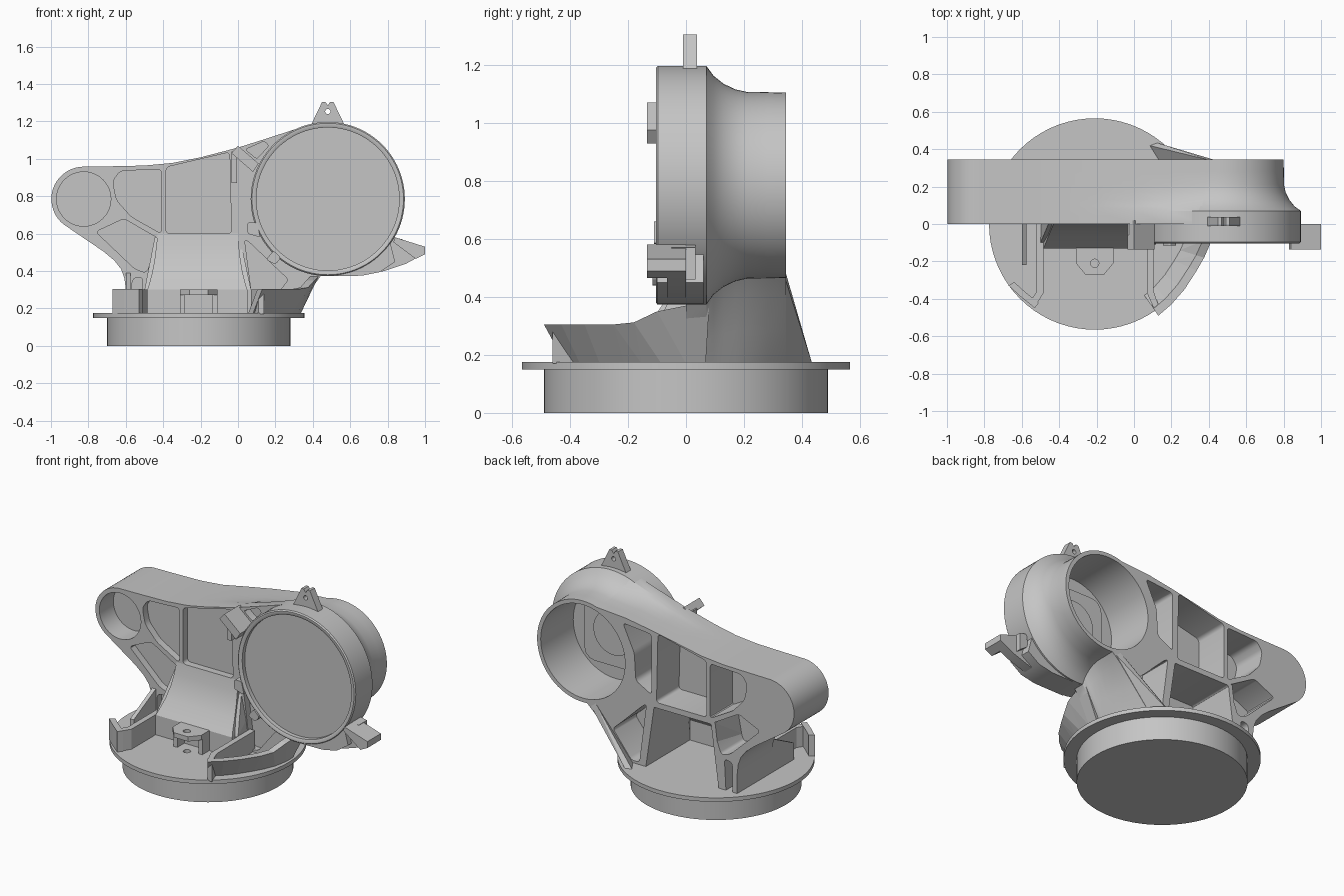
import bpy, bmesh
from math import sin, cos, radians, sqrt
from mathutils import Vector

if "Cube" in bpy.data.objects:
    bpy.data.objects.remove(bpy.data.objects["Cube"])

metal = bpy.data.materials.new("cast_grey")
metal.use_nodes = True
GREY = (0.56, 0.56, 0.56, 1)
metal.diffuse_color = GREY
metal.node_tree.nodes["Principled BSDF"].inputs["Base Color"].default_value = GREY


def finish(name, bm):
    bmesh.ops.recalc_face_normals(bm, faces=bm.faces[:])
    me = bpy.data.meshes.new(name)
    bm.to_mesh(me)
    bm.free()
    ob = bpy.data.objects.new(name, me)
    bpy.context.collection.objects.link(ob)
    me.materials.append(metal)
    return ob


def smooth(ob):
    bpy.ops.object.select_all(action='DESELECT')
    ob.select_set(True)
    bpy.context.view_layer.objects.active = ob
    bpy.ops.object.shade_smooth_by_angle(angle=radians(32))


def loft(name, rings, corner=0):
    """Skin matching rings of points and cap both ends."""
    bm = bmesh.new()
    loops = [[bm.verts.new(p) for p in ring] for ring in rings]
    n = len(loops[0])
    long_edges = []
    for a, b in zip(loops, loops[1:]):
        for i in range(n):
            j = (i + 1) % n
            bm.faces.new((a[i], a[j], b[j], b[i]))
        long_edges += [bm.edges.get((a[i], b[i])) for i in range(n)]
    bm.faces.new(loops[0])
    bm.faces.new(loops[-1])
    if corner:
        bmesh.ops.bevel(bm, geom=long_edges, offset=corner, segments=3,
                        profile=0.5, affect='EDGES', clamp_overlap=True)
    return finish(name, bm)


def prism(name, pts, y0, y1, corner=0):
    """Extrude an x-z outline along y."""
    return loft(name, [[(x, y, z) for x, z in pts] for y in (y0, y1)], corner)


def slab(name, pts, z0, z1):
    """Extrude an x-y outline along z."""
    return loft(name, [[(x, y, z) for x, y in pts] for z in (z0, z1)])


def hull(name, pts):
    bm = bmesh.new()
    for p in pts:
        bm.verts.new(p)
    res = bmesh.ops.convex_hull(bm, input=bm.verts[:])
    bmesh.ops.delete(bm, geom=list(set(res["geom_interior"] + res["geom_unused"])),
                     context='VERTS')
    return finish(name, bm)


def box(name, x0, x1, y0, y1, z0, z1):
    return hull(name, [(x, y, z) for x in (x0, x1) for y in (y0, y1) for z in (z0, z1)])


def arc(cx, cz, r, a0, a1, n):
    return [(cx + r * cos(radians(a0 + (a1 - a0) * i / n)),
             cz + r * sin(radians(a0 + (a1 - a0) * i / n))) for i in range(n + 1)]


def lathe(name, profile, cx, cc, along_y=False, n=72):
    """Turn (radius, height) pairs around a vertical or front-back axis."""
    rings = []
    for r, h in profile:
        pts = arc(cx, cc, r, 0, 360, n)[:-1]
        rings.append([(x, h, c) if along_y else (x, c, h) for x, c in pts])
    return loft(name, rings)


def cut(ob, cutter):
    mod = ob.modifiers.new("cut", 'BOOLEAN')
    mod.operation = 'DIFFERENCE'
    mod.solver = 'EXACT'
    mod.object = cutter
    bpy.context.view_layer.objects.active = ob
    bpy.ops.object.modifier_apply(modifier=mod.name)
    bpy.data.objects.remove(cutter)


# Round base with flange
BX = -0.21
base = lathe("base", [(0.49, 0), (0.49, 0.15), (0.565, 0.15), (0.565, 0.175)], BX, 0)
cut(base, lathe("pin_hole_cutter", [(0.022, 0.1), (0.022, 0.3)], BX, -0.21, n=20))

# Arm and pedestal casting, necking down toward the back of the housing
RX, RZ = 0.48, 0.785
LX, LZ = -0.825, 0.785
NECK = [(0.412, 0.07), (0.378, 0.095), (0.35, 0.13), (0.331, 0.17), (0.322, 0.21),
        (0.321, 0.28), (0.32, 0.345)]


def arm_outline(r, y):
    pts = arc(LX, LZ, 0.173, 92, 232, 18)
    pts += [(-0.72, 0.505), (-0.66, 0.455), (-0.625, 0.41), (-0.607, 0.36), (-0.6, 0.3),
            (-0.6, 0.17)]
    # the pedestal foot follows the round flange
    foot = Vector((BX + sqrt(0.52 ** 2 - y * y), 0.17))
    knee = Vector((0.44, RZ - r))
    pts += [tuple(foot.lerp(knee, t)) for t in (0, 0.4, 0.8)]
    pts += arc(RX, RZ, r, -95, 106, 40)
    drop = (0.41 - r) * 0.15
    pts += [(0.18, 1.117 - drop * 3), (0, 1.06 - drop), (-0.2, 1.008), (-0.35, 0.978),
            (-0.5, 0.964), (-0.68, 0.96)]
    return pts


levels = [(0.412, 0)] + NECK
arm = loft("arm_casting", [[(x, y, z) for x, z in arm_outline(r - 0.002, y)] for r, y in levels])

upper = [(-0.67, 0.88), (-0.63, 0.935), (-0.41, 0.945), (-0.41, 0.6), (-0.57, 0.69), (-0.65, 0.78)]
middle = [(-0.385, 0.955), (-0.045, 1.035), (-0.035, 0.6), (-0.385, 0.6)]
lower = [(-0.76, 0.61), (-0.61, 0.68), (-0.42, 0.57), (-0.49, 0.39), (-0.55, 0.41)]
corner_web = [(0.035, 0.57), (0.065, 0.55), (0.22, 0.4), (0.27, 0.355), (0.14, 0.19), (0.085, 0.19)]
leg_gap = [(-0.565, 0.36), (-0.51, 0.37), (-0.525, 0.1), (-0.57, 0.1)]
beside_housing = [(0, 0.64), (0, 1.02), (0.2, 1.04), (0.12, 0.87), (0.11, 0.7)]
for shape in (upper, middle, lower, corner_web, leg_gap):
    cut(arm, prism("front_pocket", shape, -0.2, 0.045, 0.02))
    cut(arm, prism("back_pocket", shape, 0.12, 0.6, 0.02))
cut(arm, prism("back_pocket", beside_housing, 0.12, 0.6, 0.02))
cut(arm, prism("front_pocket", [(0.04, 1.05), (0.14, 1.095), (0.165, 1.07), (0.1, 1.0)],
               -0.2, 0.05, 0.012))
cut(arm, prism("through_pocket", [(-0.42, 0.565), (-0.01, 0.565), (0.05, 0.1), (-0.49, 0.1)],
               -0.3, 0.6, 0.015))
cut(arm, lathe("pivot_cutter", [(0.145, -0.2), (0.145, 0.14)], LX, LZ, True))
cut(arm, lathe("housing_cutter", [(0.3, -0.2), (0.3, 0.6)], RX, RZ, True))

# Round housing, closed at the front and hollow from the back
housing = lathe("housing", [(0.382, -0.072), (0.382, -0.098), (0.394, -0.104), (0.405, -0.104),
                            (0.412, -0.097)] + NECK + [(0.295, 0.345), (0.295, 0.02)],
                RX, RZ, True, 96)
pad = prism("housing_inner_pad", [(0.27, 0.57), (0.69, 0.57), (0.69, 1.0), (0.27, 1.0)],
            0.01, 0.03, 0.07)
boss = lathe("housing_inner_boss", [(0.14, 0.015), (0.14, 0.04)], RX, RZ, True, 48)

# Lug on top of the housing
lug = prism("top_lug", [(0.385, 1.17), (0.45, 1.305), (0.467, 1.305), (0.48, 1.285),
                        (0.493, 1.305), (0.51, 1.305), (0.575, 1.17)], -0.01, 0.038)
cut(lug, lathe("lug_hole", [(0.014, -0.1), (0.014, 0.1)], RX, 1.253, True, 20))

# Side fin with its end block, hugging the housing rim
rim = arc(RX, RZ, 0.4, -34, -94, 12)
fin = prism("side_fin", [(0.45, 0.375), (0.66, 0.377), (0.78, 0.4), (0.9, 0.44), (1.0, 0.495),
                         (1.0, 0.53), (0.84, 0.58)] + rim, -0.065, 0.0)
root = prism("fin_root", [(0.45, 0.373), (0.66, 0.375), (0.76, 0.395), (0.84, 0.45)] + rim,
             -0.1, 0.06)
prism("fin_end_block", [(0.83, 0.555), (0.84, 0.58), (1.0, 0.53), (1.0, 0.49), (0.95, 0.465)],
      -0.135, 0.0)
prism("fin_back_lip", [(0.82, 0.5), (0.83, 0.58), (0.88, 0.57), (0.88, 0.46)], -0.05, 0.032)

# Small mounting blocks around the housing
prism("upper_bracket", [(-0.035, 1.03), (0.0, 1.07), (0.11, 0.975), (0.08, 0.93)], -0.135, 0.02)
prism("upper_bracket_foot", [(-0.035, 0.87), (-0.035, 1.04), (-0.005, 1.04), (-0.005, 0.87)],
      -0.06, 0.02)
prism("side_stop", [(0.05, 0.6), (0.05, 0.66), (0.1, 0.66), (0.12, 0.58)], -0.11, 0.02, 0.012)
prism("lower_stop", [(0.15, 0.46), (0.19, 0.51), (0.23, 0.47), (0.2, 0.435)], -0.115, 0.02, 0.012)

# Flaring apron on the pedestal front, as (z, front y, left x, right x) sections
sections = [(0.6, 0.0, -0.43, 0.0), (0.53, -0.014, -0.437, 0.005), (0.46, -0.036, -0.446, 0.013),
            (0.39, -0.07, -0.459, 0.025), (0.33, -0.11, -0.475, 0.04), (0.3, -0.13, -0.485, 0.05),
            (0.17, -0.13, -0.485, 0.05)]
apron = loft("apron", [[(a, y, z), (b, y, z), (b, y + 0.035, z), (a, y + 0.035, z)]
                       for z, y, a, b in sections])
# Ribs behind the apron edges
for name, top, low in (("left_rib", -0.43, -0.485), ("right_rib", -0.005, 0.055)):
    hull(name, [(top + s, y, 0.58) for s in (-0.015, 0.015) for y in (0.03, 0.345)] +
         [(low + s, y, 0.17) for s in (-0.015, 0.015) for y in (-0.1, 0.345)] +
         [(low + s, -0.1, 0.3) for s in (-0.015, 0.015)])

# Flared skin that carries the pedestal wall on to the back of the flange
hull("back_skin", [(0.44, 0.34, 0.47), (0.39, 0.345, 0.48), (0.18, 0.34, 0.17),
                   (0.13, 0.34, 0.17), (0.12, 0.435, 0.17), (0.08, 0.42, 0.17)])

# Clevis bracket at the front of the apron
nose = [(-0.31, -0.12), (-0.31, -0.21), (-0.26, -0.27), (-0.16, -0.27), (-0.11, -0.21), (-0.11, -0.12)]
clevis = slab("clevis_plate", nose, 0.272, 0.302)
cut(clevis, lathe("clevis_hole", [(0.022, 0.2), (0.022, 0.4)], BX, -0.21, n=20))
for x in (-0.31, -0.135):
    box("clevis_post", x, x + 0.025, -0.2, -0.12, 0.17, 0.28)


# Walls standing on the flange
def wall(name, path, flare, thick):
    """path holds top (x, y, z); the foot is pulled toward the base axis."""
    def section(p):
        top = Vector(p)
        axis = Vector((BX, 0, p[2]))
        inward = (axis - top).normalized() * thick
        foot = axis + (top - axis) * flare
        foot.z = 0.17
        return [top, top + inward, foot, foot + inward]
    for a, b in zip(path, path[1:]):
        hull(name, section(a) + section(b))


wall("right_wall", [(0.13, -0.49, 0.305), (0.2, -0.43, 0.305), (0.27, -0.35, 0.305),
                    (0.335, -0.25, 0.305), (0.375, -0.18, 0.312), (0.41, -0.1, 0.35),
                    (0.43, 0.0, 0.37), (0.43, 0.08, 0.37)], 0.85, 0.045)
wall("left_wall", [(-0.67, -0.33, 0.305), (-0.61, -0.385, 0.305), (-0.53, -0.45, 0.305)], 1, 0.035)
slab("right_front_rib", [(0.07, 0.02), (0.105, 0.02), (0.105, -0.36), (0.14, -0.46),
                         (0.11, -0.46), (0.07, -0.37)], 0.17, 0.302)
slab("left_front_rib", [(-0.52, 0.02), (-0.485, 0.02), (-0.485, -0.37), (-0.53, -0.445),
                        (-0.56, -0.42), (-0.52, -0.36)], 0.17, 0.302)
hull("left_leg", [(x, y, z) for x in (-0.6, -0.575)
                  for y, z in ((0.02, 0.17), (0.02, 0.4), (-0.08, 0.32), (-0.22, 0.28), (-0.22, 0.17))])

for ob in (base, arm, housing, boss, pad, lug, fin, root, apron, clevis):
    smooth(ob)
